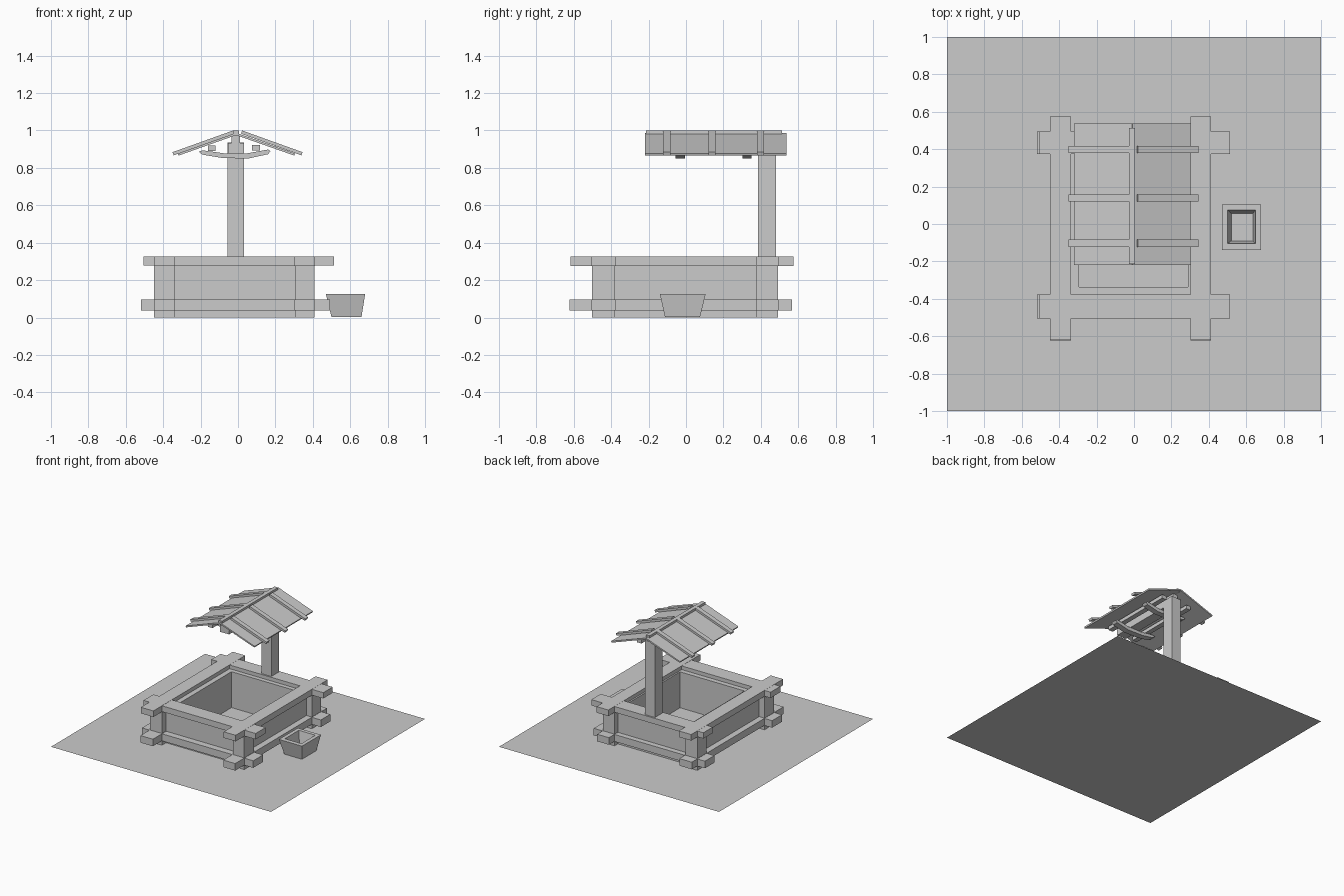
import bpy, bmesh, math
from mathutils import Vector

if "Cube" in bpy.data.objects:
    bpy.data.objects.remove(bpy.data.objects["Cube"])

def mesh_obj(name, bm):
    bmesh.ops.recalc_face_normals(bm, faces=bm.faces)
    me = bpy.data.meshes.new(name)
    bm.to_mesh(me)
    bm.free()
    ob = bpy.data.objects.new(name, me)
    bpy.context.collection.objects.link(ob)
    return ob

def box(name, x0, x1, y0, y1, z0, z1):
    bm = bmesh.new()
    bmesh.ops.create_cube(bm, size=1)
    for v in bm.verts:
        v.co = Vector((x1 if v.co.x > 0 else x0, y1 if v.co.y > 0 else y0, z1 if v.co.z > 0 else z0))
    return mesh_obj(name, bm)

def extrude_xz(name, pts, y0, y1):
    """Closed x-z profile extruded along y."""
    bm = bmesh.new()
    f = bm.faces.new([bm.verts.new((x, y0, z)) for x, z in pts])
    r = bmesh.ops.extrude_face_region(bm, geom=[f])
    bmesh.ops.translate(bm, vec=(0, y1 - y0, 0), verts=[v for v in r['geom'] if isinstance(v, bmesh.types.BMVert)])
    return mesh_obj(name, bm)

# Ground sheet
bm = bmesh.new()
bmesh.ops.create_grid(bm, x_segments=1, y_segments=1, size=1)
mesh_obj("ground", bm)

# Well frame: corner posts and crossing rails
XS = {"left": (-0.45, -0.337), "right": (0.303, 0.411)}
YS = {"front": (-0.505, -0.377), "back": (0.373, 0.495)}
for xn, (x0, x1) in XS.items():
    for yn, (y0, y1) in YS.items():
        box(f"{yn}_{xn}_corner_post", x0 + .002, x1 - .002, y0 + .002, y1 - .002, 0, 0.32)
    box(f"{xn}_upper_rail", x0, x1, -0.618, 0.575, 0.276, 0.326)
    box(f"{xn}_lower_rail", x0, x1, -0.624, 0.568, 0.038, 0.096)
for yn, (y0, y1) in YS.items():
    box(f"{yn}_upper_rail", -0.505, 0.514, y0, y1, 0.277, 0.325)
    box(f"{yn}_lower_rail", -0.519, 0.492, y0, y1, 0.037, 0.095)

# Wall panels set in behind the rails
box("front_wall", -0.40, 0.36, -0.45, -0.337, 0, 0.295)
box("back_wall", -0.40, 0.36, 0.337, 0.45, 0, 0.295)
box("left_wall", -0.40, -0.295, -0.43, 0.43, 0, 0.295)
box("right_wall", 0.29, 0.36, -0.43, 0.43, 0, 0.295)

# Roof post, beam and ridge
box("roof_post", -0.055, 0.033, 0.385, 0.482, 0.28, 0.935)
box("roof_beam", -0.053, 0.031, -0.16, 0.47, 0.878, 0.934)
box("ridge_support", -0.035, 0.012, -0.16, 0.47, 0.93, 0.975)
box("ridge_board", -0.027, 0.005, -0.213, 0.512, 0.972, 1.0)

# Sloping roof sheets and battens
def sloped(name, xa, za, xb, zb, t, y0, y1):
    n = Vector((-(zb - za), xb - xa)).normalized() * t
    if n.y > 0:
        n = -n
    extrude_xz(name, [(xa, za), (xb, zb), (xb + n.x, zb + n.y), (xa + n.x, za + n.y)], y0, y1)

sloped("left_roof_sheet", -0.012, 0.987, -0.322, 0.877, 0.012, -0.22, 0.537)
sloped("right_roof_sheet", -0.008, 0.987, 0.305, 0.877, 0.012, -0.22, 0.537)
for i, y in enumerate((-0.122, 0.12, 0.38)):
    sloped(f"left_batten_{i}", -0.026, 1.0, -0.35, 0.884, 0.018, y, y + 0.038)
    sloped(f"right_batten_{i}", 0.022, 1.0, 0.345, 0.884, 0.018, y, y + 0.038)

# Purlins under the roof
box("left_purlin", -0.16, -0.12, -0.16, 0.47, 0.89, 0.92)
box("right_purlin", 0.075, 0.117, -0.16, 0.47, 0.893, 0.923)

# Bowed braces carrying the purlins
brace = [(-0.21, 0.886), (-0.19, 0.871), (-0.085, 0.853), (0.055, 0.85), (0.16, 0.873),
         (0.175, 0.89), (0.16, 0.898), (0.05, 0.878), (-0.075, 0.878), (-0.19, 0.894)]
extrude_xz("front_brace", brace, -0.055, -0.005)
extrude_xz("back_brace", brace, 0.303, 0.35)

# Tapered open bucket
bm = bmesh.new()
rings = [(0.50, 0.66, -0.112, 0.075, 0.002), (0.47, 0.68, -0.14, 0.105, 0.126),
         (0.50, 0.65, -0.105, 0.075, 0.126), (0.52, 0.635, -0.09, 0.055, 0.03)]
loops = [[bm.verts.new(p) for p in ((a, c, z), (b, c, z), (b, d, z), (a, d, z))] for a, b, c, d, z in rings]
for lo, hi in zip(loops, loops[1:]):
    for k in range(4):
        bm.faces.new((lo[k], lo[(k + 1) % 4], hi[(k + 1) % 4], hi[k]))
bm.faces.new(loops[0])
bm.faces.new(loops[-1])
mesh_obj("bucket", bm)
